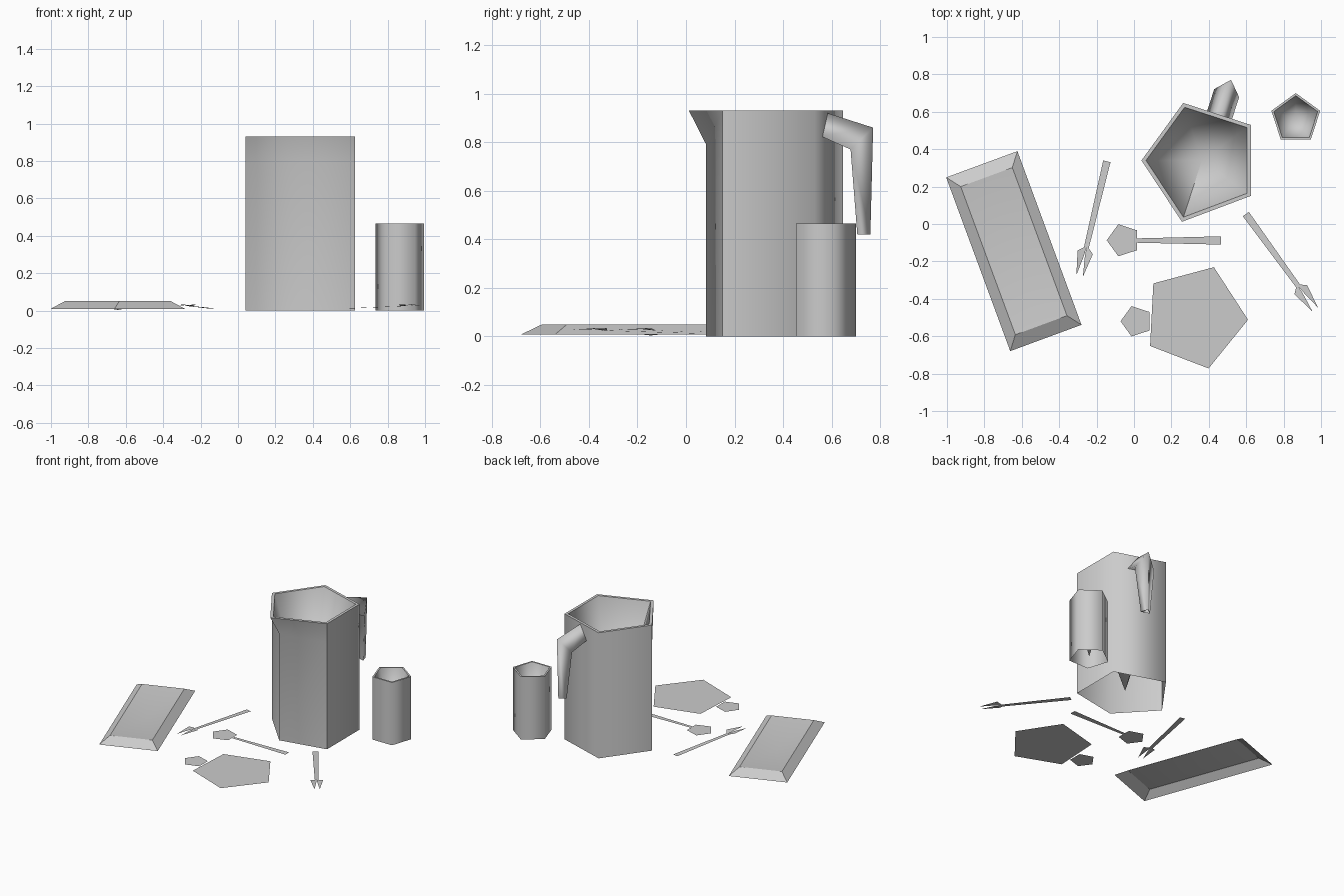
import bpy, bmesh, math
from mathutils import Vector

cube = bpy.data.objects.get("Cube")
if cube:
    bpy.data.objects.remove(cube, do_unlink=True)

grey = bpy.data.materials.new("light_grey")
grey.use_nodes = True
COLOUR = (0.6, 0.6, 0.6, 1)
grey.diffuse_color = COLOUR
grey.node_tree.nodes["Principled BSDF"].inputs["Base Color"].default_value = COLOUR


def make(name, verts, faces, angle=73):
    """Mesh object from points and faces, smooth below the given angle."""
    mesh = bpy.data.meshes.new(name)
    mesh.from_pydata(verts, [], faces)
    bm = bmesh.new()
    bm.from_mesh(mesh)
    bmesh.ops.remove_doubles(bm, verts=bm.verts, dist=0.0005)
    bm.to_mesh(mesh)
    bm.free()
    mesh.materials.append(grey)
    obj = bpy.data.objects.new(name, mesh)
    bpy.context.collection.objects.link(obj)
    bpy.ops.object.select_all(action='DESELECT')
    obj.select_set(True)
    bpy.context.view_layer.objects.active = obj
    bpy.ops.object.shade_smooth_by_angle(angle=math.radians(angle))


def pentagon(cx, cy, r, start, z=0):
    """Regular pentagon, counter-clockwise from a start angle in degrees."""
    return [Vector((cx + r * math.cos(math.radians(start + 72 * i)),
                    cy + r * math.sin(math.radians(start + 72 * i)), z)) for i in range(5)]


def loft(rings, tip=None):
    """Join equal rings with quads, then close to a tip point if given."""
    n = len(rings[0])
    verts = [p for ring in rings for p in ring]
    faces = [(k * n + i, k * n + (i + 1) % n, (k + 1) * n + (i + 1) % n, (k + 1) * n + i)
             for k in range(len(rings) - 1) for i in range(n)]
    if tip is not None:
        last = len(verts) - n
        faces += [(last + i, last + (i + 1) % n, len(verts)) for i in range(n)]
        verts.append(tip)
    return verts, faces


def at_height(ring, z):
    return [Vector((p.x, p.y, z)) for p in ring]


def inset(ring, centre, factor):
    return [Vector((centre.x + (p.x - centre.x) * factor,
                    centre.y + (p.y - centre.y) * factor, p.z)) for p in ring]


# Jug: open-based five-sided wall, pouring lip, hollow narrowing to a point
jug = Vector((0.363, 0.34, 0))
out = Vector((math.cos(math.radians(72)), math.sin(math.radians(72)), 0))
side = Vector((out.y, -out.x, 0))
corners = pentagon(jug.x, jug.y, 0.323, -36)
body = corners[:4] + [jug - out * 0.27]
rim = at_height(corners[:4] + [jug - out * 0.345], 0.93)
make("jug_body", *loft([body, at_height(body, 0.79), rim, inset(rim, jug, 0.925)],
                       jug + Vector((0, 0, 0.03))))


# Jug handle: tapered three-sided tube, sweeping out and then down
def handle_ring(apex_u, apex_z, base_u, base_z, half):
    axis = jug + side * 0.015
    base = axis + out * base_u + Vector((0, 0, base_z))
    return [axis + out * apex_u + Vector((0, 0, apex_z)),
            base - side * half, base + side * half]


make("jug_handle", *loft([handle_ring(0.26, 0.92, 0.254, 0.825, 0.07),
                          handle_ring(0.458, 0.86, 0.383, 0.77, 0.07),
                          handle_ring(0.446, 0.42, 0.4, 0.42, 0.033)]), angle=180)

# Cup, made the same way
cup_centre = Vector((0.865, 0.563, 0))
cup = pentagon(cup_centre.x, cup_centre.y, 0.137, 90)
cup_rim = at_height(cup, 0.465)
make("cup", *loft([cup, cup_rim, inset(cup_rim, cup_centre, 0.9)],
                  cup_centre + Vector((0, 0, 0.015))))

# Serving tray: sloping rim, then a shallow hollow falling to the middle
tc, tu = Vector((-0.6425, -0.145, 0)), Vector((0.938, 0.346, 0))
tv = Vector((-tu.y, tu.x, 0))


def tray_ring(half_w, half_l, z):
    return [tc + tu * half_w * a + tv * half_l * b + Vector((0, 0, z))
            for a, b in ((-1, -1), (1, -1), (1, 1), (-1, 1))]


make("tray", *loft([tray_ring(0.203, 0.495, 0.008), tray_ring(0.147, 0.422, 0.05)],
                   tc + Vector((0, 0, 0.004))), angle=30)

# Flat plates
make("large_plate", pentagon(0.325, -0.497, 0.285, -3, 0.004), [range(5)])
make("small_plate", pentagon(0.013, -0.52, 0.085, 36, 0.004), [range(5)])

# Spoon
make("spoon_bowl", pentagon(-0.056, -0.087, 0.09, 36, 0.015), [range(5)])
make("spoon_handle", [(0.01, -0.1, 0.017), (0.465, -0.11, 0.017),
                      (0.465, -0.066, 0.017), (0.01, -0.077, 0.017)], [range(4)])


# Forks: tapered handle and two pointed tines
def fork(name, end, tip):
    start = Vector((*end, 0))
    along = (Vector((*tip, 0)) - start).normalized()
    across = Vector((-along.y, along.x, 0))
    verts, faces = [], []
    for s in (1, -1):
        k = len(verts)
        for a, b, z in ((0, 0, 0.012), (0, 0.02, 0.012), (0.475, 0.013, 0.024), (0.475, 0, 0.024),
                        (0.5, 0.042, 0.034), (0.63, 0.018, 0.027), (0.53, 0.004, 0.03)):
            verts.append(start + along * a + across * b * s + Vector((0, 0, z)))
        for f in ((0, 3, 2, 1), (3, 6, 4, 2), (6, 5, 4)):
            faces.append([k + i for i in (f if s > 0 else reversed(f))])
    make(name, verts, faces)


fork("left_fork", (0.598, 0.053), (0.973, -0.463))
fork("right_fork", (-0.145, 0.335), (-0.29, -0.275))
